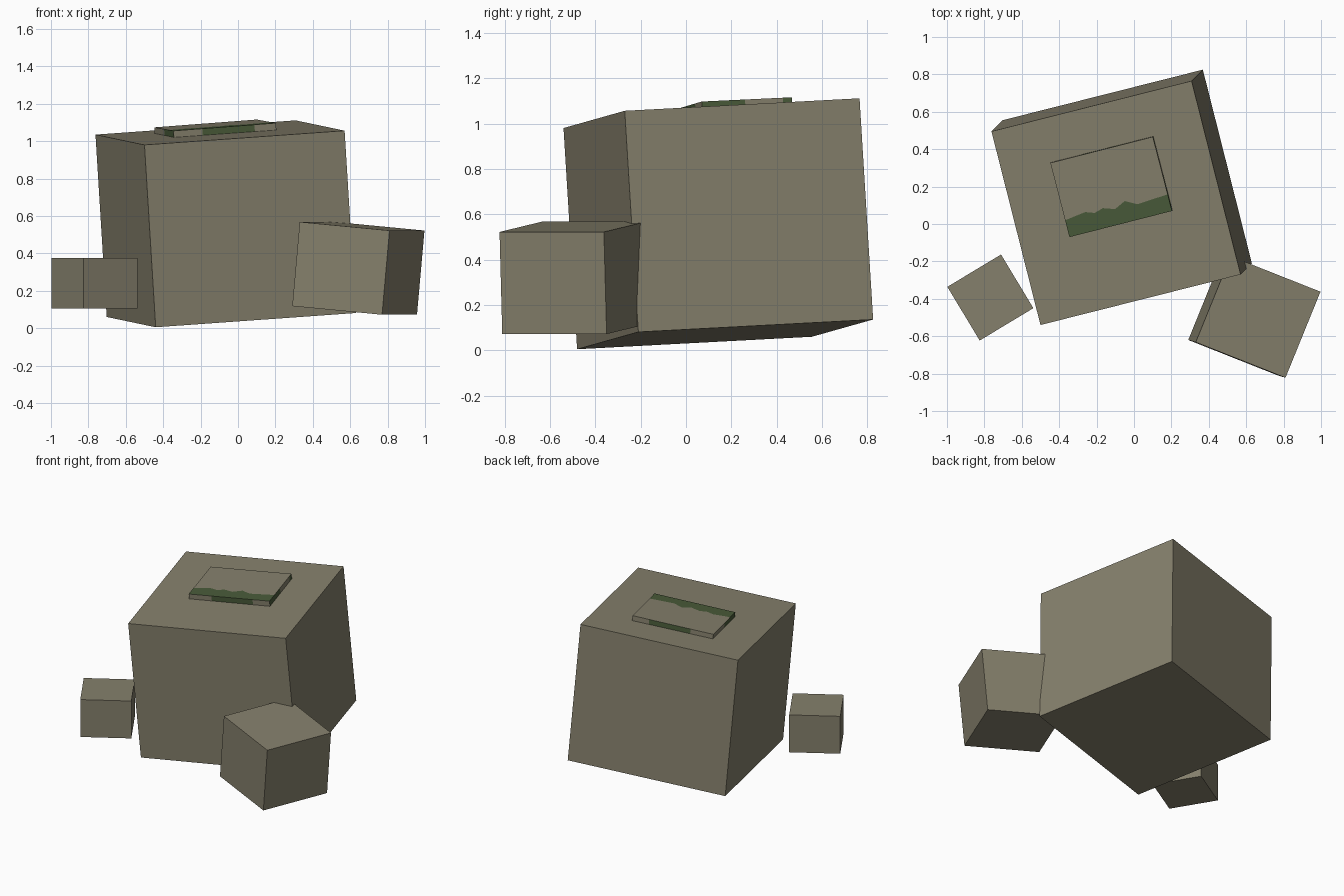
import bpy, bmesh
from mathutils import Vector, Matrix

cube = bpy.data.objects.get("Cube")
if cube:
    bpy.data.objects.remove(cube, do_unlink=True)


def material(name, rgb):
    m = bpy.data.materials.new(name)
    m.use_nodes = True
    color = (*rgb, 1)
    m.diffuse_color = color
    m.node_tree.nodes["Principled BSDF"].inputs["Base Color"].default_value = color
    return m


stone = material("stone brown", (0.235, 0.216, 0.15))
moss = material("moss green", (0.067, 0.104, 0.041))


def finish(name, bm, mats):
    bmesh.ops.recalc_face_normals(bm, faces=bm.faces)
    me = bpy.data.meshes.new(name)
    bm.to_mesh(me)
    bm.free()
    for m in mats:
        me.materials.append(m)
    ob = bpy.data.objects.new(name, me)
    bpy.context.collection.objects.link(ob)
    return ob


def frame(origin, a, b, c):
    """Matrix whose columns are three edge vectors placed at a corner."""
    m = Matrix((a, b, c)).transposed().to_4x4()
    m.translation = origin
    return m


def block(name, corner, a, b, c):
    bm = bmesh.new()
    bmesh.ops.create_cube(bm, size=1, matrix=Matrix.Translation((0.5, 0.5, 0.5)))
    bm.transform(frame(corner, a, b, c))
    return finish(name, bm, [stone])


# Large tilted block and the two small blocks beside it
block("large_block", (-0.44, -0.48, 0.005),
      (1.07, 0.27, 0.076), (-0.262, 1.035, 0.055), (-0.06, -0.06, 0.975))
block("tilted_small_block", (0.77, -0.81, 0.072),
      (-0.48, 0.19, 0.046), (0.187, 0.46, 0.0), (0.04, -0.012, 0.45))
block("upright_small_block", (-0.825, -0.623, 0.105),
      (0.287, 0.173, 0), (-0.173, 0.287, 0), (0, 0, 0.27))

# Slab lid: outline corners plus the points where the side colour changes
W, D, T = 0.567, 0.41, 0.04
front = [(0, 0), (0.159, 0), (0.448, 0), (W, 0)]
right = [(W, 0.092), (W, 0.197), (W, 0.37)]
back = [(W, D), (0.45, D), (0.16, D), (0, D)]
left = [(0, 0.2), (0, 0.093)]
outline = front + right + back + left
wall_colors = "BGB" + "GGBG" + "BGB" + "BGG"
# Ragged edge of the moss strip on top, running right to left
ragged = [(0.397, 0.081), (0.335, 0.114), (0.274, 0.085),
          (0.212, 0.106), (0.163, 0.092), (0.115, 0.109)]

bm = bmesh.new()
top = [bm.verts.new((x, y, 0)) for x, y in outline]
low = [bm.verts.new((x, y, -T)) for x, y in outline]
edge = [bm.verts.new((x, y, 0)) for x, y in ragged]
bm.faces.new(top[:5] + edge + top[-1:]).material_index = 1
bm.faces.new(top[4:] + edge[::-1])
bm.faces.new(low[::-1])
for i, c in enumerate(wall_colors):
    j = (i + 1) % len(top)
    wall = bm.faces.new((low[i], low[j], top[j], top[i]))
    wall.material_index = 1 if c == "G" else 0
along = Vector((0.55, 0.14, 0.042)).normalized()
up = along.cross(Vector((-0.1, 0.4, 0.019))).normalized()
bm.transform(frame((-0.345, -0.07, 1.055), along, up.cross(along), up))
finish("top_slab", bm, [stone, moss])
